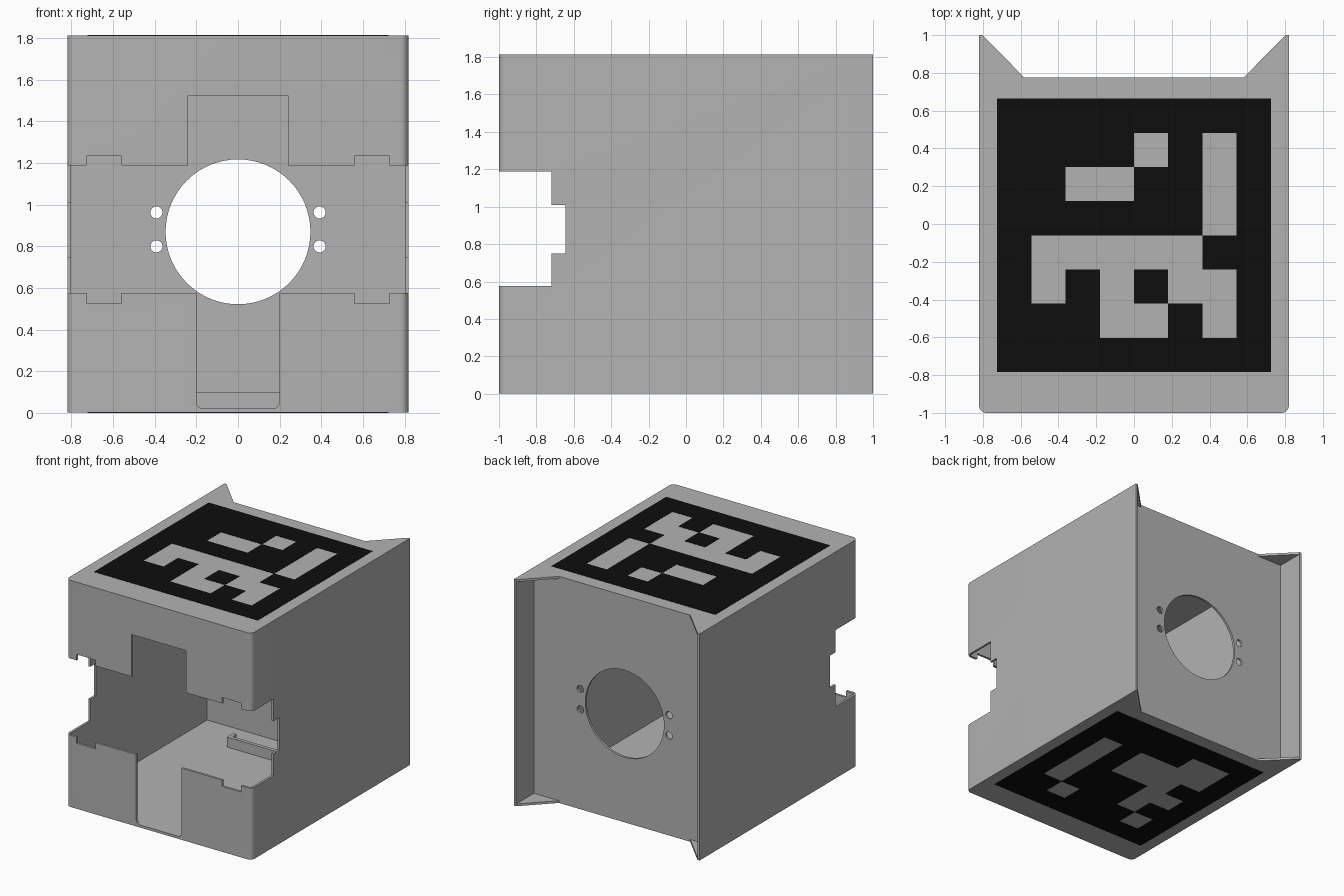
import bpy, bmesh, math

if "Cube" in bpy.data.objects:
    bpy.data.objects.remove(bpy.data.objects["Cube"])

H, T = 1.813, 0.018          # top of shell, wall thickness
W = 0.82                     # half width


def material(name, value):
    m = bpy.data.materials.new(name)
    m.diffuse_color = (value, value, value, 1)
    m.use_nodes = True
    m.node_tree.nodes["Principled BSDF"].inputs["Base Color"].default_value = m.diffuse_color
    return m


GREY = material("light grey", 0.45)
BLACK = material("marker black", 0.004)


def finish(name, bm, mat):
    bmesh.ops.recalc_face_normals(bm, faces=bm.faces)
    me = bpy.data.meshes.new(name)
    bm.to_mesh(me)
    bm.free()
    me.materials.append(mat)
    ob = bpy.data.objects.new(name, me)
    bpy.context.collection.objects.link(ob)
    return ob


def prism(name, pts, axis, lo, hi, mat=GREY):
    """Extrude a 2D outline along an axis."""
    place = {'x': lambda a, b, t: (t, a, b),
             'y': lambda a, b, t: (a, t, b),
             'z': lambda a, b, t: (a, b, t)}[axis]
    bm = bmesh.new()
    r0 = [bm.verts.new(place(a, b, lo)) for a, b in pts]
    r1 = [bm.verts.new(place(a, b, hi)) for a, b in pts]
    bm.faces.new(r0)
    bm.faces.new(r1)
    n = len(pts)
    for i in range(n):
        j = (i + 1) % n
        bm.faces.new((r0[i], r0[j], r1[j], r1[i]))
    return finish(name, bm, mat)


def rect(a0, b0, a1, b1):
    return [(a0, b0), (a1, b0), (a1, b1), (a0, b1)]


def arc(cx, cy, r, a0, a1, n):
    return [(cx + r * math.cos(math.radians(a0 + (a1 - a0) * i / n)),
             cy + r * math.sin(math.radians(a0 + (a1 - a0) * i / n))) for i in range(n + 1)]


def cut(target, *args):
    """Subtract a prism from the target."""
    cutter = prism("cutter", *args)
    cutter.hide_render = True
    mod = target.modifiers.new("cut", 'BOOLEAN')
    mod.operation, mod.solver, mod.object = 'DIFFERENCE', 'EXACT', cutter
    bpy.context.view_layer.objects.active = target
    bpy.ops.object.modifier_apply(modifier=mod.name)
    bpy.data.objects.remove(cutter)


# Shell: plan outline with rounded front corners and gusset points at the back
R = 0.04
right = arc(W - R, -1 + R, R, -90, 0, 8) + [(W, 1), (W - T, 1), (0.58, 0.775)]
plan = right + [(-x, y) for x, y in reversed(right)]
shell = prism("box_shell", plan, 'z', 0.002, H)
cut(shell, rect(-W + T, -1 + T, W - T, 0.757), 'z', 0.02, H - T)      # interior
cut(shell, rect(-W + T, 0.775, W - T, 1.1), 'z', 0.02, H - T)         # rear recess

# Wide opening wrapping around the front and both sides
cut(shell, [(-1.1, 0.575), (-0.72, 0.575), (-0.72, 0.75), (-0.645, 0.75),
            (-0.645, 1.01), (-0.72, 1.01), (-0.72, 1.188), (-1.1, 1.188)], 'x', -1, 1)

# Front notches: upper window, lower rounded slot, four small tab notches
cut(shell, rect(-0.24, 1.1, 0.24, 1.525), 'y', -1.1, -0.975)
slot = arc(0.17, 0.052, 0.03, -90, 0, 5) + [(0.2, 0.7)]
cut(shell, slot + [(-x, z) for x, z in reversed(slot)], 'y', -1.1, -0.975)
for s in (-1, 1):
    x0, x1 = sorted((s * 0.56, s * 0.727))
    cut(shell, rect(x0, 0.525, x1, 1.235), 'y', -1.1, -0.975)

# Rear wall: large round hole and four screw holes
cut(shell, arc(0, 0.87, 0.348, 0, 354.375, 63), 'y', 0.7, 0.9)
for s in (-1, 1):
    for z in (0.80, 0.963):
        cut(shell, arc(s * 0.392, z, 0.029, 0, 345, 23), 'y', 0.7, 0.9)

bpy.ops.object.select_all(action='DESELECT')
shell.select_set(True)
bpy.context.view_layer.objects.active = shell
bpy.ops.object.shade_smooth_by_angle(angle=math.radians(30))

# Low curb on the floor inside, with short returns at its ends
prism("floor_curb", [(-0.42, 0.46), (0.42, 0.46), (0.42, 0.54), (0.39, 0.54),
                     (0.39, 0.49), (-0.39, 0.49), (-0.39, 0.54), (-0.42, 0.54)],
      'z', 0.015, 0.10)


def marker(name, rows, flip, z0, z1):
    """Thin black plate: 8 x 8 cells, with light cells ('1') left open."""
    cell = 0.181
    grid = ["0" * 8] + ["0" + r + "0" for r in rows] + ["0" * 8]
    bm = bmesh.new()
    for r, row in enumerate(grid):
        for c, bit in enumerate(row):
            if bit == "0":
                xs = [flip * (-4 + c + d) * cell for d in (0, 1)]
                ys = [0.664 - (r + d) * cell for d in (0, 1)]
                bm.faces.new([bm.verts.new((xs[i], ys[j], z0))
                              for i, j in ((0, 0), (1, 0), (1, 1), (0, 1))])
    bmesh.ops.remove_doubles(bm, verts=bm.verts, dist=0.001)
    ext = bmesh.ops.extrude_face_region(bm, geom=bm.faces[:], use_keep_orig=True)
    top = [g for g in ext["geom"] if isinstance(g, bmesh.types.BMVert)]
    bmesh.ops.translate(bm, verts=top, vec=(0, 0, z1 - z0))
    return finish(name, bm, BLACK)


# Square pattern plates on the top and underside
marker("top_marker", ["000101", "011001", "000001", "111110", "101011", "001101"],
       1, H - 0.001, H + 0.002)
marker("bottom_marker", ["000011", "101111", "101110", "100011", "100010", "010001"],
       -1, 0.0, 0.003)
